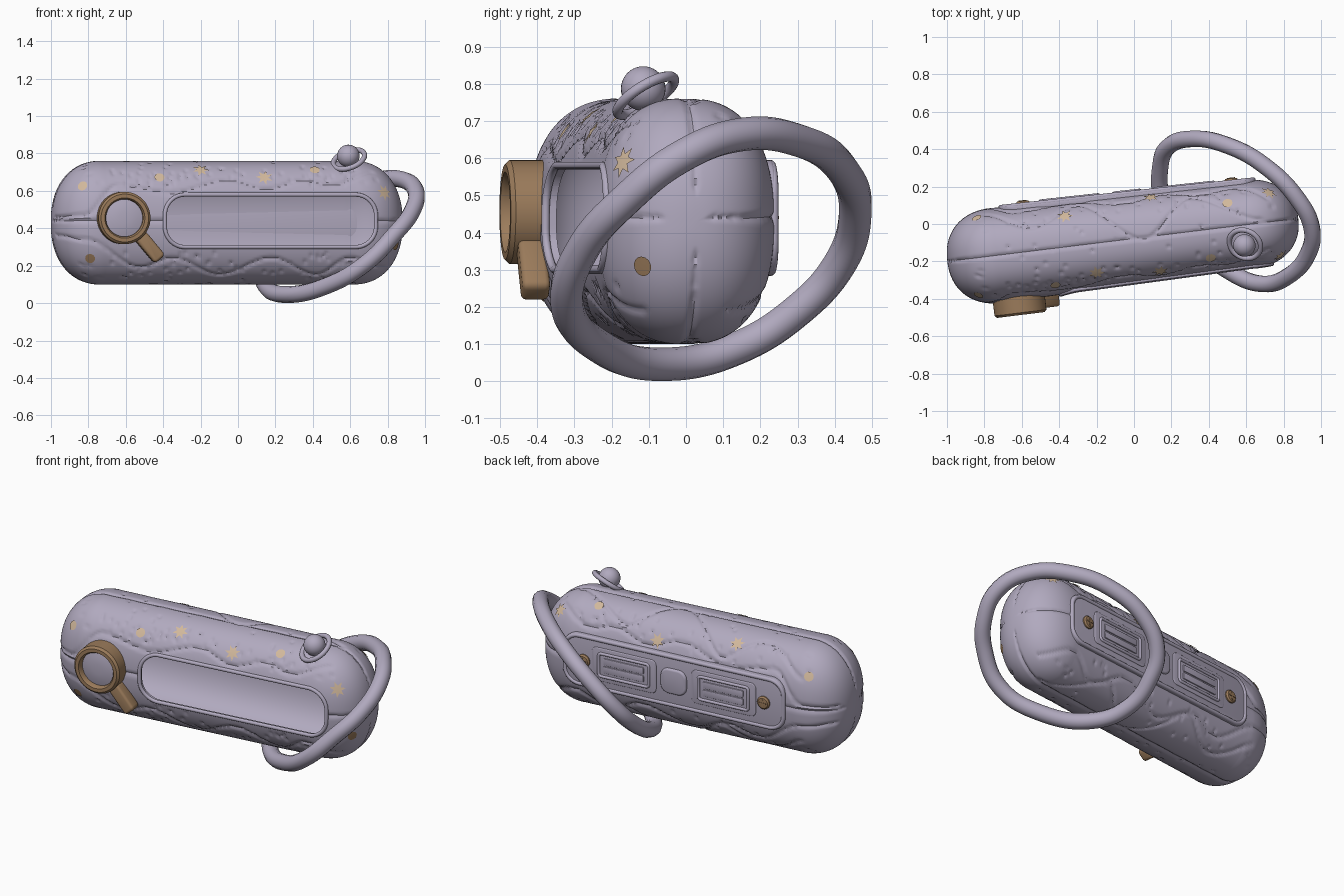
import bpy, bmesh, random
from math import sin, cos, pi, radians, exp
from mathutils import Vector, Matrix
from mathutils.bvhtree import BVHTree
from mathutils.kdtree import KDTree

random.seed(4)
if "Cube" in bpy.data.objects:
    bpy.data.objects.remove(bpy.data.objects["Cube"])

def material(name, rgb):
    m = bpy.data.materials.new(name)
    m.use_nodes = True
    m.diffuse_color = (*rgb, 1)
    m.node_tree.nodes["Principled BSDF"].inputs["Base Color"].default_value = (*rgb, 1)
    return m

LILAC = material("lilac", (0.44, 0.40, 0.52))
BROWN = material("brown", (0.33, 0.20, 0.105))
SAND = material("sand", (0.64, 0.48, 0.33))

# The case lies slightly turned; local parts go through these frames
FRAME = Matrix.Translation((-0.06, -0.085, 0.43)) @ Matrix.Rotation(radians(7), 4, 'Z')
PANEL = FRAME @ Matrix.Translation((0.05, -0.004, 0)) @ Matrix.Rotation(radians(-0.8), 4, 'Z')
WORLD = Matrix.Identity(4)
FRONT, BACK, DOWN, UP, SIDE = (Vector(d) for d in
    ((0, 1, 0), (0, -1, 0), (0, 0, -1), (0, 0, 1), (-1, 0, 0)))

def activate(ob):
    bpy.ops.object.select_all(action='DESELECT')
    ob.select_set(True)
    bpy.context.view_layer.objects.active = ob

def smooth(ob):
    activate(ob)
    bpy.ops.object.shade_smooth_by_angle(angle=radians(35))

def finish(name, bm, mat, frame=FRAME, bevel=0, shade=True):
    bm.transform(frame)
    bmesh.ops.recalc_face_normals(bm, faces=bm.faces[:])
    me = bpy.data.meshes.new(name)
    bm.to_mesh(me)
    bm.free()
    me.materials.append(mat)
    ob = bpy.data.objects.new(name, me)
    bpy.context.collection.objects.link(ob)
    if bevel:
        mod = ob.modifiers.new("bevel", 'BEVEL')
        mod.width, mod.segments, mod.limit_method = bevel, 3, 'ANGLE'
        activate(ob)
        bpy.ops.object.modifier_apply(modifier=mod.name)
    if shade:
        smooth(ob)
    return ob

def rounded(cx, cz, hx, hz, r, n=8):
    """Outline of a rounded rectangle in the x-z plane."""
    pts = []
    for k, (sx, sz) in enumerate(((1, 1), (-1, 1), (-1, -1), (1, -1))):
        for i in range(n + 1):
            a = pi / 2 * (k + i / n)
            pts.append((cx + sx * (hx - r) + r * cos(a), cz + sz * (hz - r) + r * sin(a)))
    return pts

def prism(name, outline, y0, y1, mat, bevel=0, frame=FRAME):
    bm = bmesh.new()
    face = bm.faces.new([bm.verts.new((x, y0, z)) for x, z in outline])
    ext = bmesh.ops.extrude_face_region(bm, geom=[face])
    bmesh.ops.translate(bm, vec=(0, y1 - y0, 0),
                        verts=[v for v in ext["geom"] if isinstance(v, bmesh.types.BMVert)])
    return finish(name, bm, mat, frame, bevel)

def skin(bm, rings, closed=False):
    """Bridge neighbouring rings of vertices with quads."""
    for a, b in list(zip(rings, rings[1:])) + ([(rings[-1], rings[0])] if closed else []):
        for k in range(len(a)):
            j = (k + 1) % len(a)
            bm.faces.new((a[k], a[j], b[j], b[k]))

def lathe(name, profile, cx, cz, mat, closed, frame=FRAME, steps=48):
    """Turn (radius, y) points about the local y axis."""
    bm = bmesh.new()
    rings = [[bm.verts.new((cx + r * cos(2 * pi * k / steps), y, cz + r * sin(2 * pi * k / steps)))
              for k in range(steps)] for r, y in profile]
    skin(bm, rings, closed)
    if not closed:
        bm.faces.new(rings[-1])
    return finish(name, bm, mat, frame)

def tube(name, pts, radius, mat, curved=False, frame=WORLD):
    cu = bpy.data.curves.new(name, 'CURVE')
    cu.dimensions, cu.bevel_depth, cu.bevel_resolution = '3D', radius, 4
    sp = cu.splines.new('BEZIER' if curved else 'POLY')
    target = sp.bezier_points if curved else sp.points
    target.add(len(pts) - 1)
    for p, co in zip(target, pts):
        if curved:
            p.co = co
            p.handle_left_type = p.handle_right_type = 'AUTO'
        else:
            p.co = (*(frame @ Vector(co)), 1)
    sp.use_cyclic_u = True
    cu.materials.append(mat)
    ob = bpy.data.objects.new(name, cu)
    bpy.context.collection.objects.link(ob)
    activate(ob)
    bpy.ops.object.convert(target='MESH')
    smooth(bpy.context.object)

# Case body: rounded, tapering section swept along x with closing caps
def capsule(inset, around, spans):
    half, length = 0.945 - inset, 0.27 - inset
    cap = [(half - length + length * sin(t) ** 0.9, max(cos(t), 0) ** 0.9 + 0.004)
           for t in (pi / 2 * i / 30 for i in range(1, 31))]
    stations = [(-x, s) for x, s in reversed(cap)]
    stations += [((half - length) * (2 * i / spans - 1), 1) for i in range(spans + 1)] + cap
    bm, rings = bmesh.new(), []
    for x, s in stations:
        ring = []
        for k in range(around):
            c, d = cos(2 * pi * k / around), sin(2 * pi * k / around)
            f = s / (abs(c) ** 2.4 + abs(d) ** 2.4) ** (1 / 2.4)
            wide = 0.246 * (1 - 0.05 * x) - inset
            ring.append(bm.verts.new((x, wide * f * c, (0.33 - inset) * f * d)))
        rings.append(ring)
    skin(bm, rings)
    bm.faces.new(rings[0])
    bm.faces.new(rings[-1])
    return bm

bm = capsule(0, 160, 150)
bm.transform(FRAME)
bmesh.ops.recalc_face_normals(bm, faces=bm.faces[:])
bm.normal_update()
shell = BVHTree.FromBMesh(bm)

def cast(u, v, way):
    """Hit the shell at two view coordinates, looking along way."""
    start = Vector((u, 0, v)) if way.y else Vector((u, v, 0.4)) if way.z else Vector((0, u, v))
    return shell.ray_cast(start - way * 3, way)[:2]

# Seams and pits pressed into the shell
def wave(points):
    for (x0, z0), (x1, z1) in zip(points, points[1:]):
        for i in range(40):
            t = i / 40
            yield x0 + (x1 - x0) * t, z0 + (z1 - z0) * (1 - cos(pi * t)) / 2

upper = [(-0.98, 0.46), (-0.82, 0.47), (-0.64, 0.63), (-0.35, 0.59), (-0.05, 0.66),
         (0.15, 0.61), (0.36, 0.66), (0.5, 0.63), (0.72, 0.70)]
lower = [(-0.97, 0.36), (-0.82, 0.34), (-0.52, 0.19), (-0.35, 0.24), (-0.1, 0.15),
         (0.18, 0.24), (0.42, 0.15), (0.6, 0.24), (0.78, 0.19)]
above = [(-0.8, 0.05), (-0.55, -0.02), (-0.3, 0.1), (0.05, -0.08), (0.3, 0.14), (0.7, 0.02)]
straight = [(-0.99 + i * 0.0093, -0.2 + i * 0.00113) for i in range(201)]
marks = []
for way in (FRONT, BACK):
    marks += [cast(u, v, way)[0] for path in (upper, lower) for u, v in wave(path)]
    marks += [cast(u, 0.44, way)[0] for u, v in straight]
for way in (DOWN, UP):
    marks += [cast(u, v, way)[0] for u, v in list(wave(above)) + straight]
for i in range(60):
    x = random.uniform(-0.85, 0.75)
    marks.append(cast(x, random.uniform(0.63, 0.73), FRONT)[0])
    marks.append(cast(x, random.uniform(0.13, 0.27), FRONT)[0])
    marks.append(cast(x, random.uniform(-0.2, 0.1) + 0.12 * x, random.choice((DOWN, UP)))[0])
    marks.append(cast(x, random.choice((0.2, 0.67)) + random.uniform(-0.05, 0.05), BACK)[0])
marks = [m for m in marks if m]
kd = KDTree(len(marks))
for i, m in enumerate(marks):
    kd.insert(m, i)
kd.balance()
moves = [(v, v.normal * -0.009 * exp(-(kd.find(v.co)[2] / 0.009) ** 2)) for v in bm.verts]
for v, step in moves:
    v.co += step
body = finish("case_body", bm, LILAC, WORLD, shade=False)

# Hollow inside, opened by the long front window
opening = rounded(0.206, 0.01, 0.57, 0.14, 0.11, 12)
for cutter in (finish("hollow_cutter", capsule(0.03, 80, 60), LILAC),
               prism("window_cutter", opening, -0.5, -0.10, LILAC)):
    cutter.hide_render = True
    mod = body.modifiers.new("cut", 'BOOLEAN')
    mod.object, mod.operation, mod.solver = cutter, 'DIFFERENCE', 'EXACT'
    activate(body)
    bpy.ops.object.modifier_apply(modifier=mod.name)
    bpy.data.objects.remove(cutter)
smooth(body)
way = FRAME.to_3x3() @ FRONT
rim = [shell.ray_cast(FRAME @ Vector((x, -2, z)), way)[0] for x, z in opening]
tube("opening_rim", rim, 0.011, LILAC)

# Painted dots and stars, as thin plates following the shell
def decal(name, u, v, way, star, mat=SAND):
    co, n = cast(u, v, way)
    s = n.orthogonal().normalized()
    t = n.cross(s)
    bm = bmesh.new()
    mid = bm.verts.new(co + n * 0.005)
    edge = []
    for k in range(14):
        a, r = 2 * pi * k / 14, (0.022 if k % 2 else 0.046) if star else 0.027
        p = shell.find_nearest(co + (s * cos(a) + t * sin(a)) * r)[0]
        edge.append(bm.verts.new(p + n * 0.005))
    for k in range(14):
        bm.faces.new((mid, edge[k], edge[(k + 1) % 14]))
    finish(name, bm, mat, WORLD)

for u, v, star in ((-0.83, 0.625, 0), (-0.42, 0.67, 0), (-0.2, 0.71, 1), (0.14, 0.67, 1),
                   (0.41, 0.71, 0), (0.78, 0.59, 1)):
    decal("front_star" if star else "front_dot", u, v, FRONT, star)
for u, v, star in ((-0.84, 0.03, 0), (-0.37, 0.04, 1), (0.09, 0.14, 1), (0.5, 0.11, 0), (0.72, 0.165, 1)):
    decal("top_star" if star else "top_dot", u, v, DOWN, star)
decal("low_dot", -0.79, 0.24, FRONT, False, BROWN)
decal("end_dot", -0.115, 0.31, SIDE, False, BROWN)

# Magnifying glass on the front
lathe("magnifier_ring", [(0.10, -0.225), (0.10, -0.32), (0.108, -0.332), (0.128, -0.332),
                         (0.14, -0.32), (0.14, -0.225)], -0.59, 0.025, BROWN, True)
lathe("magnifier_lens", [(0.102, -0.225), (0.102, -0.30), (0.07, -0.308), (0.03, -0.312)],
      -0.59, 0.025, LILAC, False)
prism("magnifier_handle", rounded(0, 0, 0.085, 0.036, 0.02, 4), -0.31, -0.235, BROWN, 0.014,
      FRAME @ Matrix.Translation((-0.45, 0, -0.13)) @ Matrix.Rotation(radians(50), 4, 'Y'))

# Back panel with two framed slots, a centre pad and two screws
panel = rounded(0, 0.01, 0.69, 0.155, 0.09)
prism("back_panel", panel, 0.218, 0.252, LILAC, 0.008, PANEL)
tube("back_panel_rim", [(x * 0.985, 0.248, z * 0.93) for x, z in panel], 0.012, LILAC, frame=PANEL)
prism("back_centre_pad", rounded(0, 0.01, 0.08, 0.075, 0.05), 0.23, 0.266, LILAC, 0.012, PANEL)
for side in (-1, 1):
    prism("back_plate", rounded(side * 0.31, 0.01, 0.2, 0.1, 0.03), 0.23, 0.257, LILAC, 0.005, PANEL)
    outline = [(x, 0.257, z) for x, z in rounded(side * 0.31, 0.01, 0.155, 0.068, 0.015, 3)]
    tube("back_slot_frame", outline, 0.009, LILAC, frame=PANEL)
    for dz in (-0.024, 0.024):
        prism("back_slot_bar", rounded(side * 0.31, 0.01 + dz, 0.125, 0.02, 0.006, 3),
              0.245, 0.263, LILAC, 0.004, PANEL)
    lathe("screw", [(0.038, 0.235), (0.038, 0.259), (0.03, 0.267), (0.014, 0.269)],
          side * 0.56, 0.01, BROWN, False, PANEL, 24)
    for hx, hz in ((0.022, 0.004), (0.004, 0.022)):
        prism("screw_cross", rounded(side * 0.56, 0.01, hx, hz, 0.002, 2), 0.26, 0.272,
              BROWN, 0, PANEL)

# Ringed planet knob on top
bm = bmesh.new()
bmesh.ops.create_uvsphere(bm, u_segments=32, v_segments=20, radius=0.06)
finish("planet_knob", bm, LILAC, Matrix.Translation((0.59, -0.115, 0.787)))
tilt = Vector((-0.3, -0.5, 0.8)).to_track_quat('Z', 'Y').to_matrix().to_4x4()
tilt = Matrix.Translation((0.593, -0.108, 0.768)) @ tilt
tube("planet_ring", [(0.088 * cos(k * pi / 24), 0.088 * sin(k * pi / 24), 0)
                     for k in range(48)], 0.014, LILAC, frame=tilt)

# Carrying strap loop around the right end
strap = [(0.25, -0.05, 0.046), (0.15, 0.14, 0.09), (0.14, 0.3, 0.19), (0.18, 0.41, 0.31),
         (0.31, 0.455, 0.45), (0.5, 0.42, 0.57), (0.7, 0.31, 0.645), (0.87, 0.14, 0.662),
         (0.95, -0.02, 0.6), (0.93, -0.16, 0.49), (0.83, -0.275, 0.36), (0.68, -0.32, 0.21),
         (0.48, -0.235, 0.095)]
tube("strap_loop", strap, 0.045, LILAC, curved=True)
